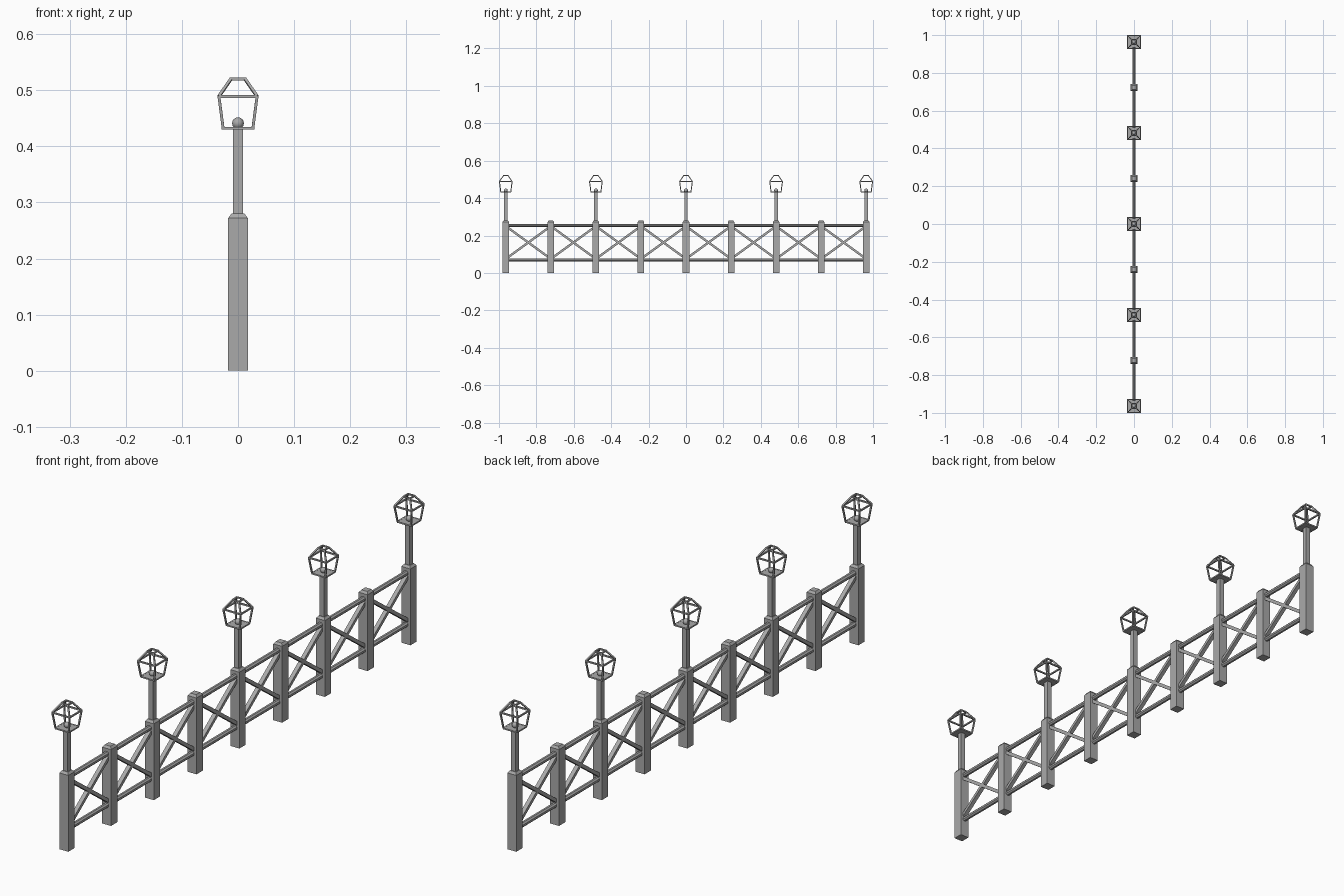
import bpy
import bmesh
from math import radians
from mathutils import Vector, Matrix

cube = bpy.data.objects.get("Cube")
if cube:
    bpy.data.objects.remove(cube)

GREY = (0.4, 0.4, 0.4, 1)
mat = bpy.data.materials.new("plain_grey")
mat.use_nodes = True
mat.diffuse_color = GREY
mat.node_tree.nodes["Principled BSDF"].inputs["Base Color"].default_value = GREY


def finish(name, bm):
    bmesh.ops.recalc_face_normals(bm, faces=bm.faces)
    mesh = bpy.data.meshes.new(name)
    bm.to_mesh(mesh)
    bm.free()
    mesh.materials.append(mat)
    obj = bpy.data.objects.new(name, mesh)
    bpy.context.collection.objects.link(obj)
    return obj


def square(half, z, y=0):
    return [Vector((sx * half, y + sy * half, z))
            for sx, sy in ((-1, -1), (1, -1), (1, 1), (-1, 1))]


def loft(bm, y, rings):
    """Closed square column through (half width, height) rings."""
    loops = [[bm.verts.new(p) for p in square(h, z, y)] for h, z in rings]
    for a, b in zip(loops, loops[1:]):
        for i in range(4):
            j = (i + 1) % 4
            bm.faces.new((a[i], a[j], b[j], b[i]))
    bm.faces.new(loops[0][::-1])
    bm.faces.new(loops[-1])


def beam(bm, p, q, width, depth, sides=4):
    """Straight bar from p to q: a box, or a faceted rod if sides > 4."""
    p, q = Vector(p), Vector(q)
    axis = q - p
    side = Vector((1, 0, 0)) if abs(axis.x) < axis.length * 0.9 else Vector((0, 1, 0))
    z = axis.normalized()
    y = z.cross(side).normalized()
    x = y.cross(z)
    frame = Matrix((x, y, z)).transposed().to_4x4()
    frame.translation = (p + q) / 2
    if sides == 4:
        size = Matrix.Diagonal((width, depth, axis.length, 1))
        bmesh.ops.create_cube(bm, size=1, matrix=frame @ size)
    else:
        turn = Matrix.Rotation(radians(180 / sides), 4, "Z")
        bmesh.ops.create_cone(bm, cap_ends=True, segments=sides, radius1=width / 2,
                              radius2=width / 2, depth=axis.length, matrix=frame @ turn)


END = 0.9635
STEP = END / 4
posts = [i * STEP for i in range(-4, 5)]

# Fence posts with chamfered caps
for i, y in enumerate(posts):
    bm = bmesh.new()
    loft(bm, y, [(0.0175, 0), (0.0175, 0.272), (0.0115, 0.28)])
    finish(f"post_{i + 1}", bm)

# Long rails
for name, z in (("top_rail", 0.253), ("bottom_rail", 0.07)):
    bm = bmesh.new()
    beam(bm, (0, -END, z), (0, END, z), 0.018, 0.018, sides=8)
    finish(name, bm)

# Crossed braces in each bay
for i, (a, b) in enumerate(zip(posts, posts[1:])):
    bm = bmesh.new()
    beam(bm, (0, a, 0.075), (0, b, 0.25), 0.015, 0.012)
    beam(bm, (0, a, 0.25), (0, b, 0.075), 0.015, 0.012)
    finish(f"cross_brace_{i + 1}", bm)

# Lamps on every second post
for i, y in enumerate(posts[::2]):
    bm = bmesh.new()
    loft(bm, y, [(0.009, 0.27), (0.009, 0.434)])
    finish(f"lamp_pole_{i + 1}", bm)

    bm = bmesh.new()
    bmesh.ops.create_uvsphere(bm, u_segments=12, v_segments=8, radius=0.0105,
                              matrix=Matrix.Translation((0, y, 0.441)))
    bulb = finish(f"lamp_bulb_{i + 1}", bm)
    for face in bulb.data.polygons:
        face.use_smooth = True

    # Open lantern frame on a thin base plate
    bm = bmesh.new()
    loft(bm, y, [(0.0265, 0.43), (0.0265, 0.434)])
    rings = [square(h, z, y) for h, z in ((0.0265, 0.432), (0.034, 0.489), (0.0125, 0.52))]
    for ring in rings:
        for k in range(4):
            beam(bm, ring[k], ring[(k + 1) % 4], 0.005, 0.005)
    for low, high in zip(rings, rings[1:]):
        for p, q in zip(low, high):
            beam(bm, p, q, 0.005, 0.005)
    finish(f"lantern_frame_{i + 1}", bm)
